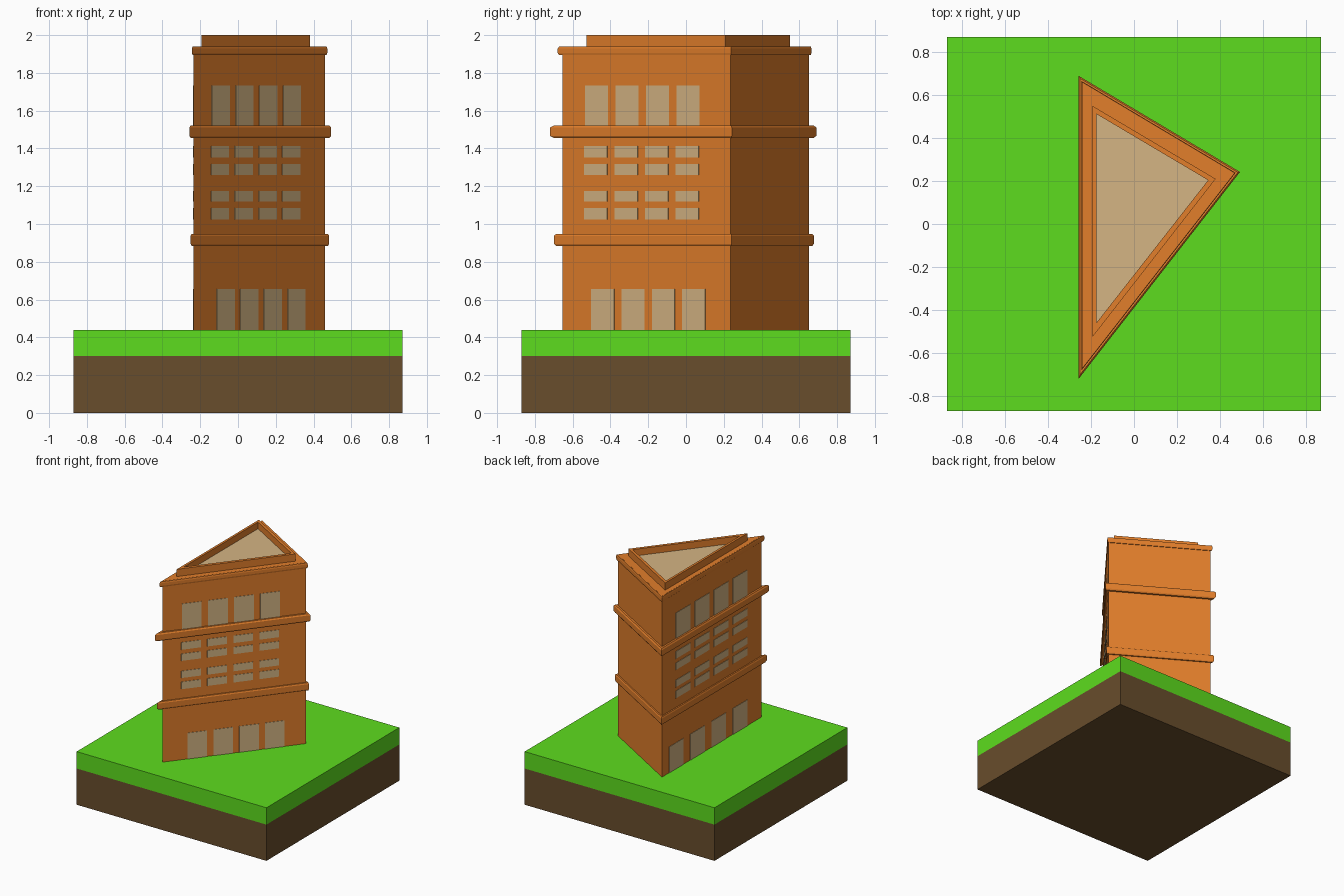
import bpy, bmesh
from mathutils import Vector

if "Cube" in bpy.data.objects:
    bpy.data.objects.remove(bpy.data.objects["Cube"])


def material(name, rgb):
    m = bpy.data.materials.new(name)
    m.diffuse_color = (*rgb, 1)
    m.use_nodes = True
    m.node_tree.nodes["Principled BSDF"].inputs["Base Color"].default_value = m.diffuse_color
    return m


ORANGE = material("orange_wall", (0.76, 0.21, 0.024))
GREEN = material("grass_green", (0.11, 0.72, 0.013))
BROWN = material("soil_brown", (0.14, 0.075, 0.025))
TAN = material("pale_tan", (0.66, 0.46, 0.23))


def finish(bm, name, mat):
    bmesh.ops.recalc_face_normals(bm, faces=bm.faces)
    me = bpy.data.meshes.new(name)
    bm.to_mesh(me)
    bm.free()
    me.materials.append(mat)
    ob = bpy.data.objects.new(name, me)
    bpy.context.collection.objects.link(ob)
    return ob


def loft(name, mat, layers, loop=False):
    """Join stacked outlines [(points, z)]; cap the ends, or close into a ring."""
    bm = bmesh.new()
    rings = [[bm.verts.new((x, y, z)) for x, y in pts] for pts, z in layers]
    pairs = list(zip(rings, rings[1:])) + ([(rings[-1], rings[0])] if loop else [])
    for a, b in pairs:
        n = len(a)
        for i in range(n):
            j = (i + 1) % n
            bm.faces.new((a[i], a[j], b[j], b[i]))
    if not loop:
        bm.faces.new(rings[0])
        bm.faces.new(rings[-1])
    return finish(bm, name, mat)


A, B, C = Vector((-0.235, -0.655)), Vector((0.46, 0.236)), Vector((-0.235, 0.65))
PLAN = [A, B, C]


def offset(d):
    """Wall triangle pushed outwards by d with mitred corners."""
    out = []
    for i, p in enumerate(PLAN):
        e1 = (p - PLAN[i - 1]).normalized()
        e2 = (PLAN[(i + 1) % 3] - p).normalized()
        n1, n2 = Vector((e1.y, -e1.x)), Vector((e2.y, -e2.x))
        out.append(p + (n1 + n2) * d / (1 + n1.dot(n2)))
    return out


# Ground block
S = 0.87
SQUARE = [(-S, -S), (S, -S), (S, S), (-S, S)]
loft("soil_block", BROWN, [(SQUARE, 0), (SQUARE, 0.3)])
loft("grass_layer", GREEN, [(SQUARE, 0.3), (SQUARE, 0.44)])

# Triangular tower
loft("tower_walls", ORANGE, [(PLAN, 0.44), (PLAN, 1.94)])

# Chamfered ledges around the tower
for name, d, z0, z1 in (("lower_ledge", 0.0155, 0.884, 0.948),
                        ("upper_ledge", 0.0225, 1.456, 1.521),
                        ("cornice", 0.0085, 1.895, 1.939)):
    loft(name, ORANGE, [(offset(d * 0.7), z0), (offset(d), z0 + 0.011),
                        (offset(d), z1 - 0.011), (offset(d * 0.7), z1)])

# Roof parapet and roof surface
OUTER = [(-0.194, -0.527), (0.38, 0.21), (-0.194, 0.55)]
INNER = [(-0.175, -0.46), (0.345, 0.204), (-0.175, 0.512)]
loft("parapet", ORANGE, [(OUTER, 1.94), (OUTER, 2.0), (INNER, 2.0), (INNER, 1.94)], loop=True)
loft("roof_surface", TAN, [(INNER, 1.935), (INNER, 1.945)])


def windows(name, p, q, rows):
    """Thin panes on wall p-q; rows hold start, pitch, width (wall fractions) and z range."""
    e = (q - p).normalized()
    n = Vector((e.y, -e.x)) * 0.003
    bm = bmesh.new()
    for start, pitch, width, z0, z1 in rows:
        for i in range(4):
            t = start + pitch * i
            a, b = p.lerp(q, t), p.lerp(q, t + width)
            base = [a - n, b - n, b + n, a + n]
            lo = [bm.verts.new((*v, z0)) for v in base]
            hi = [bm.verts.new((*v, z1)) for v in base]
            bm.faces.new(lo)
            bm.faces.new(hi)
            for k in range(4):
                j = (k + 1) % 4
                bm.faces.new((lo[k], lo[j], hi[j], hi[k]))
    finish(bm, name, TAN)


# Window rows: ground floor, four slim middle rows, tall top row
MID = [(1.025, 1.086), (1.118, 1.176), (1.26, 1.318), (1.352, 1.413)]
windows("front_windows", A, B,
        [(0.174, 0.18, 0.136, 0.44, 0.656), (0.137, 0.181, 0.136, 1.515, 1.732)]
        + [(0.131, 0.181, 0.137, *z) for z in MID])
windows("left_windows", C, A,
        [(0.07, 0.213, 0.145, 0.44, 0.656), (0.135, 0.191, 0.148, 1.515, 1.732)]
        + [(0.135, 0.191, 0.148, *z) for z in MID])
